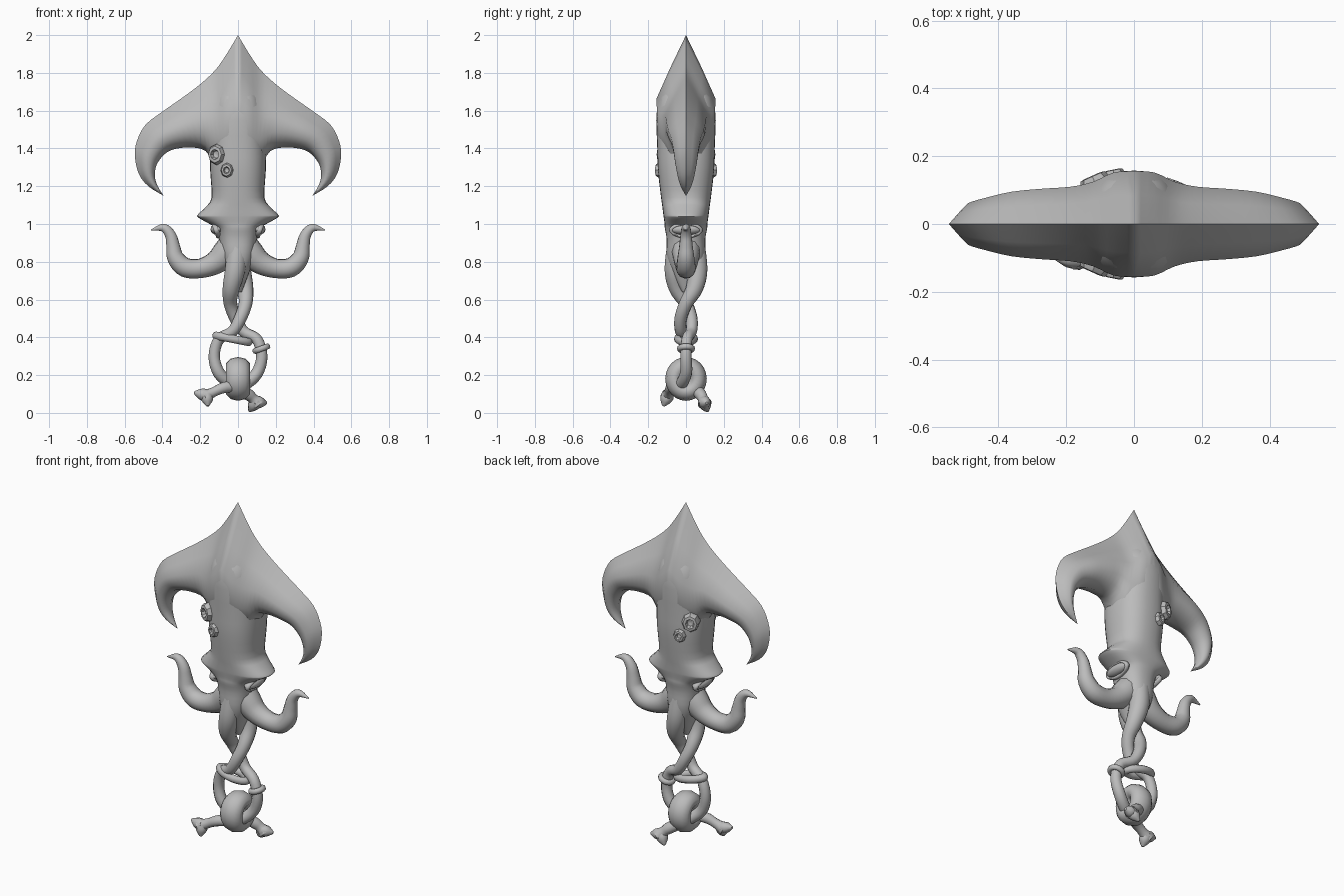
import bpy, bmesh
from math import sin, cos, pi, copysign
from mathutils import Vector, Matrix

if "Cube" in bpy.data.objects:
    bpy.data.objects.remove(bpy.data.objects["Cube"])

grey = bpy.data.materials.new("plain grey")
grey.use_nodes = True
COLOUR = (0.5, 0.5, 0.5, 1)
grey.diffuse_color = COLOUR
grey.node_tree.nodes["Principled BSDF"].inputs["Base Color"].default_value = COLOUR


def smooth_path(pts, n=4):
    """Catmull-Rom interpolation of tuples of any length."""
    p = [Vector(q) for q in pts]
    p = [p[0] * 2 - p[1]] + p + [p[-1] * 2 - p[-2]]
    out = []
    for a, b, c, d in zip(p, p[1:], p[2:], p[3:]):
        for i in range(n):
            t = i / n
            out.append((b * 2 + (c - a) * t + (a * 2 - b * 5 + c * 4 - d) * t * t
                        + (b * 3 - a - c * 3 + d) * t ** 3) / 2)
    return out + [p[-2]]


def loft(name, rings, closed=False, cap=True, mirror=False, angle=50):
    bm = bmesh.new()
    loops = [[bm.verts.new(v) for v in ring] for ring in rings]
    pairs = list(zip(loops, loops[1:]))
    if closed:
        pairs.append((loops[-1], loops[0]))
    for a, b in pairs:
        for i in range(len(a)):
            j = (i + 1) % len(a)
            bm.faces.new((a[i], a[j], b[j], b[i]))
    if cap and not closed:
        bm.faces.new(loops[0])
        bm.faces.new(loops[-1])
    bmesh.ops.remove_doubles(bm, verts=bm.verts, dist=0.0003)
    bmesh.ops.recalc_face_normals(bm, faces=bm.faces)
    me = bpy.data.meshes.new(name)
    bm.to_mesh(me)
    bm.free()
    me.materials.append(grey)
    ob = bpy.data.objects.new(name, me)
    bpy.context.collection.objects.link(ob)
    bpy.ops.object.select_all(action="DESELECT")
    ob.select_set(True)
    bpy.context.view_layer.objects.active = ob
    bpy.ops.object.shade_smooth_by_angle(angle=angle * pi / 180)
    if mirror:
        ob.modifiers.new("mirror", "MIRROR").use_clip = True
    return ob


def tube(name, pts, sides=12, n=4, mirror=False):
    """Tapered tube through (x, y, z, radius) points."""
    path = smooth_path(pts, n)
    pos = [q.to_3d() for q in path]
    rings, side = [], None
    for i, q in enumerate(pos):
        tan = (pos[min(i + 1, len(pos) - 1)] - pos[max(i - 1, 0)]).normalized()
        if side is None:
            side = tan.orthogonal()
        side = (side - tan * side.dot(tan)).normalized()
        up = tan.cross(side)
        r = max(path[i][3], 0.001)
        rings.append([q + (side * cos(k * 2 * pi / sides) + up * sin(k * 2 * pi / sides)) * r
                      for k in range(sides)])
    return loft(name, rings, mirror=mirror)


def hoop(name, centre, u, v, r, r_side, mirror=False, n=24, sides=10):
    """Closed elliptical ring spanned by the vectors u and v."""
    c, u, v = Vector(centre), Vector(u), Vector(v)
    axis = u.cross(v).normalized()
    rings = []
    for i in range(n):
        a = i * 2 * pi / n
        arm = u * cos(a) + v * sin(a)
        out = arm.normalized()
        rings.append([c + arm + out * r * cos(k * 2 * pi / sides) + axis * r_side * sin(k * 2 * pi / sides)
                      for k in range(sides)])
    return loft(name, rings, closed=True, mirror=mirror)


def power(x, e):
    return copysign(abs(x) ** e, x)


# Mantle and head with flared brows: z, half width, half depth
body = [(1.88, .03, .03), (1.75, .08, .09), (1.62, .135, .153), (1.4, .148, .152), (1.28, .147, .148),
        (1.14, .14, .132), (1.09, .172, .125), (1.05, .212, .12), (1.035, .212, .118),
        (1.0, .15, .113), (.975, .115, .112), (.92, .1, .102), (.82, .085, .1),
        (.72, .05, .065), (.64, .02, .02)]
loft("mantle", [[(w * power(cos(k * pi / 16), .85), d * power(sin(k * pi / 16), .85), z)
                 for k in range(32)] for z, w, d in smooth_path(body, 3)])

# Hooked fin hood: outer x, outer z, inner x, inner z, half depth
fin = [(0, 2, 0, 1.3, .156), (.06, 1.9, .06, 1.3, .152), (.12, 1.815, .12, 1.31, .125),
       (.2, 1.74, .17, 1.385, .11), (.3, 1.665, .24, 1.405, .104), (.4, 1.595, .32, 1.4, .095),
       (.49, 1.525, .375, 1.38, .078), (.535, 1.44, .415, 1.34, .066), (.546, 1.36, .435, 1.3, .058),
       (.525, 1.265, .44, 1.25, .045), (.475, 1.2, .425, 1.2, .028), (.395, 1.15, .394, 1.15, .001)]
half = [(.0, 0), (.25, .54), (.48, 1), (.72, .97), (.9, .68), (1, 0)]
section = half + [(t, -d) for t, d in half[-2:0:-1]]
loft("fin_hood", [[(ox + (ix - ox) * t, d * s, oz + (iz - oz) * t) for t, s in section]
                  for ox, oz, ix, iz, d in smooth_path(fin, 3)], cap=False, mirror=True)

# Curling side arms
tube("side_arm", [(.0, 0, .92, .08), (.06, 0, .85, .075), (.12, 0, .795, .062), (.2, 0, .765, .052),
                  (.28, 0, .77, .052), (.33, 0, .82, .046), (.343, 0, .88, .037), (.357, 0, .94, .03),
                  (.395, 0, .98, .022), (.46, 0, .968, .003)], mirror=True)

# Eyes with lids under the brows
eye = []
for i in range(13):
    a = i * pi / 12
    eye.append([(.11 + .036 * sin(a) * cos(k * pi / 6), .085 * cos(a), .972 + .03 * sin(a) * sin(k * pi / 6))
                for k in range(12)])
loft("eye", eye, cap=False, mirror=True)
hoop("eyelid", (.115, 0, .968), (0, .078, 0), (.012, 0, .033), .011, .014, mirror=True)

# Two long tentacles, twisted together, opening into a ring and crossing below it
twist = [(0, -.045, .9, .055), (-.015, -.06, .76, .055), (-.036, -.045, .66, .046), (-.04, 0, .58, .036),
         (-.012, .028, .5, .033), (.03, .028, .43, .03), (.1, .005, .39, .029), (.126, 0, .3, .03),
         (.1, 0, .21, .032), (.03, -.03, .15, .032)]
tail_right_side = [(-.07, -.075, .135, .03), (-.13, -.09, .11, .026), (-.18, -.1, .085, .036)]
tail_left_side = [(.05, .075, .1, .032), (.08, .09, .075, .028), (.105, .1, .048, .038)]
tube("tentacle_a", twist + tail_right_side)
tube("tentacle_b", [(-x, -y, z, r) for x, y, z, r in twist] + tail_left_side)

# Forked clubs on the tentacle ends
for name, root, tips in (
        ("right_club", (-.165, -.098, .092), ((-.232, -.1, .108), (-.16, -.12, .036))),
        ("left_club", (.095, .095, .058), ((.152, .11, .052), (.06, .115, .008)))):
    for i, tip in enumerate(tips):
        mid = [(a + b) / 2 for a, b in zip(root, tip)]
        tube(f"{name}_{i}", [(*root, .034), (*mid, .029), (*tip, .007)], sides=8, n=3)

# Knot: hanging loop, band round the twist and a small band on the ring
hoop("knot_loop", (0, 0, .18), (0, .062, 0), (0, 0, .068), .048, .066)
hoop("upper_band", (-.03, 0, .392), (.085, 0, -.017), (0, .042, 0), .022, .022)
hoop("small_band", (.124, 0, .34), (.033, 0, .012), (0, .034, 0), .014, .016)

# Barnacles on both faces: radius and height steps of a cratered cone
crater = [(1, -.7), (1, .1), (.8, .5), (.5, .55), (.35, .15), (.02, .05)]
for side, label in ((-1, "front"), (1, "back")):
    for i, (x, y, z, r) in enumerate(((-.113, .118, 1.368, .048), (-.058, .142, 1.285, .034))):
        turn = Vector((-.45 + i * .25, side, 0)).to_track_quat("Z", "Y").to_matrix()
        spot = Vector((x, side * y, z))
        loft(f"{label}_barnacle_{i}", [[spot + turn @ Vector((cos(k * pi / 4) * w, sin(k * pi / 4) * w * 1.15, h)) * r
                                        for k in range(8)] for w, h in crater], angle=35)
